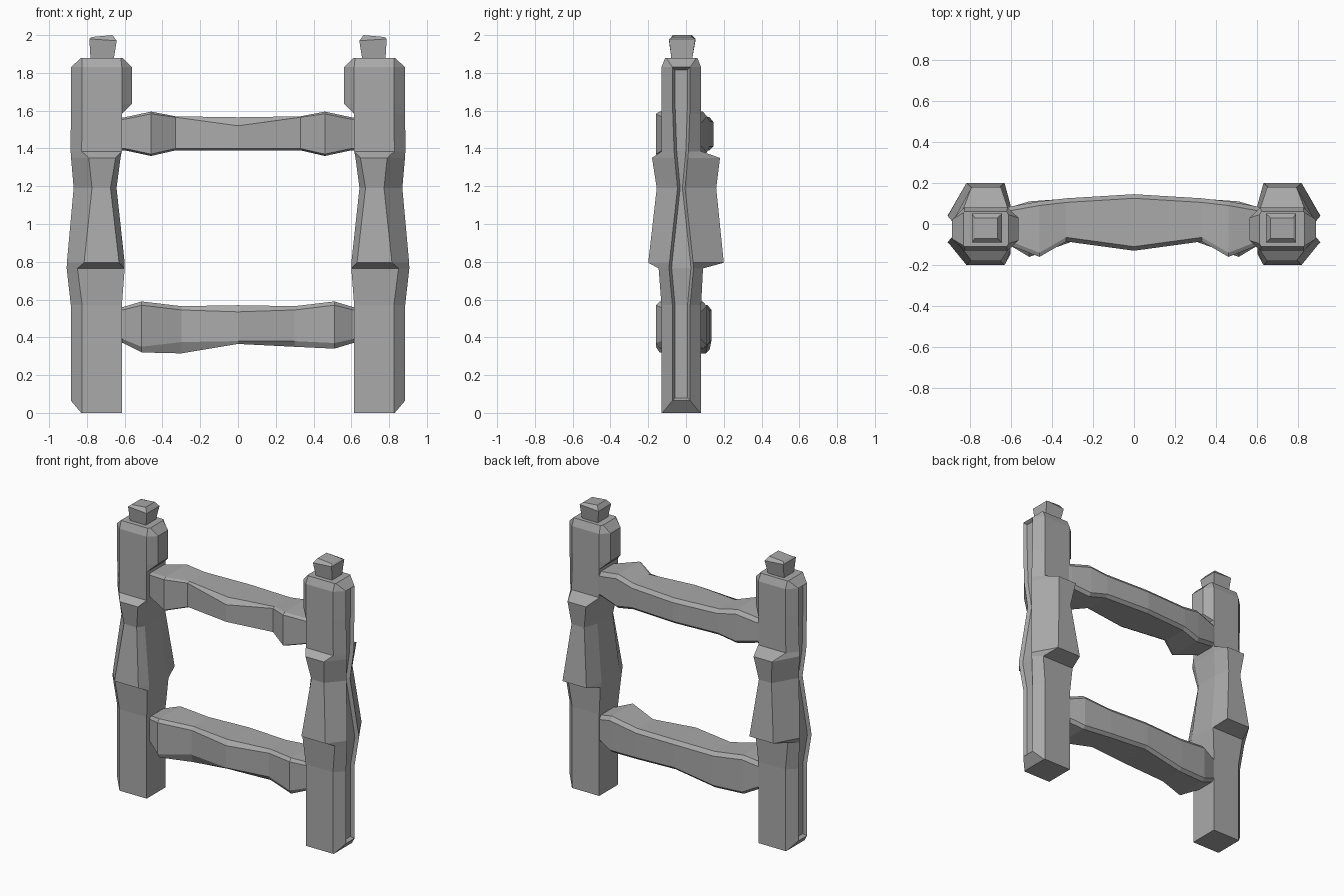
import bpy
import bmesh

default_cube = bpy.data.objects.get("Cube")
if default_cube:
    bpy.data.objects.remove(default_cube, do_unlink=True)

# Single stone grey for the whole frame
stone = bpy.data.materials.new("stone_grey")
stone.use_nodes = True
grey = (0.4, 0.4, 0.4, 1)
stone.diffuse_color = grey
stone.node_tree.nodes["Principled BSDF"].inputs["Base Color"].default_value = grey


def loft(name, rings, groove=None):
    """Skin a list of rings; groove = (side index, first band, last band)."""
    bm = bmesh.new()
    loops = [[bm.verts.new(point) for point in ring] for ring in rings]
    count = len(loops[0])
    channel = []
    for band, (lower, upper) in enumerate(zip(loops, loops[1:])):
        for side in range(count):
            following = (side + 1) % count
            face = bm.faces.new((lower[side], lower[following], upper[following], upper[side]))
            if groove and side == groove[0] and groove[1] <= band <= groove[2]:
                channel.append(face)
    bm.faces.new(loops[0])
    bm.faces.new(loops[-1])
    bmesh.ops.recalc_face_normals(bm, faces=bm.faces)
    if channel:
        bmesh.ops.inset_region(bm, faces=channel, thickness=0.014, depth=-0.022,
                               use_even_offset=True, use_boundary=True)
    mesh = bpy.data.meshes.new(name)
    bm.to_mesh(mesh)
    bm.free()
    mesh.materials.append(stone)
    part = bpy.data.objects.new(name, mesh)
    bpy.context.scene.collection.objects.link(part)
    return part


# Post levels: z, front face inner x / outer x, front y, back y,
# outer edge x, outer half width, inner edge x, inner half width
post_levels = [
    (0, .615, .825, -.13, .08, .83, .1, .615, .1),
    (.065, .615, .825, -.13, .08, .885, .047, .615, .1),
    (.57, .615, .825, -.13, .08, .885, .047, .615, .1),
    (.765, .6, .85, -.145, .09, .907, .065, .6, .1),
    (.795, .63, .815, -.2, .2, .906, .063, .6, .1),
    (1.19, .675, .773, -.155, .16, .87, .02, .643, .085),
    (1.35, .648, .79, -.18, .18, .884, .035, .622, .1),
    (1.385, .615, .828, -.13, .08, .886, .038, .615, .1),
    (1.585, .615, .825, -.13, .08, .885, .045, .613, .1),
    (1.635, .615, .825, -.13, .08, .885, .047, .562, .055),
    (1.83, .615, .825, -.13, .08, .885, .047, .562, .055),
    (1.88, .62, .825, -.11, .06, .83, .08, .61, .07),
]
middle = -.025


def post_ring(side, level):
    z, inner, outer, front, back, edge, edge_half, bump, bump_half = level
    outline = [(inner, front), (outer, front),
               (edge, middle - edge_half), (edge, middle + edge_half),
               (outer, back), (inner, back),
               (bump, middle + bump_half), (bump, middle - bump_half)]
    return [(side * x, y, z) for x, y in outline]


def finial_ring(side, x_low, x_high, y_low, y_high, z_inner, z_outer):
    return [(side * x_low, y_low, z_inner), (side * x_high, y_low, z_outer),
            (side * x_high, y_high, z_outer), (side * x_low, y_high, z_inner)]


# Two grooved posts with chipped pegs on top
for label, side in (("left", 1), ("right", -1)):
    loft(label + "_post", [post_ring(side, level) for level in post_levels], groove=(2, 1, 9))
    loft(label + "_peg", [
        finial_ring(side, .66, .78, -.075, .03, 1.86, 1.86),
        finial_ring(side, .642, .787, -.09, .05, 1.97, 1.98),
        finial_ring(side, .665, .775, -.07, .03, 2, 1.99),
    ])


def rail_ring(station):
    x, front, back, low, high, top_chip, bottom_chip = station
    slope = .02
    return [(x, front, low + bottom_chip), (x, front, high - top_chip),
            (x, front + slope, high), (x, back - slope, high),
            (x, back, high - .025), (x, back, low + .02),
            (x, back - slope, low), (x, front + slope, low)]


# Upper rail, mirrored about its centre
half_rail = [
    (.66, -.09, .07, 1.39, 1.56, .01, .01),
    (.6, -.105, .085, 1.39, 1.565, .01, .01),
    (.46, -.16, .11, 1.36, 1.595, .012, .01),
    (.33, -.085, .125, 1.39, 1.57, .005, .01),
]
centre = [(0, -.13, .145, 1.39, 1.565, .045, .01)]
upper = [(-s[0],) + s[1:] for s in half_rail] + centre + half_rail[::-1]
loft("upper_rail", [rail_ring(s) for s in upper])

# Lower rail, with a heavier belly on the right
lower = [
    (-.66, -.09, .07, .38, .55, .01, .01),
    (-.61, -.1, .08, .37, .56, .015, .02),
    (-.51, -.16, .11, .32, .59, .02, .03),
    (-.3, -.085, .125, .315, .565, .02, .06),
    (0, -.13, .135, .365, .57, .035, .015),
    (.3, -.085, .125, .35, .565, .02, .03),
    (.51, -.16, .11, .34, .59, .02, .03),
    (.61, -.1, .08, .37, .56, .015, .02),
    (.66, -.09, .07, .38, .55, .01, .01),
]
loft("lower_rail", [rail_ring(s) for s in lower])
